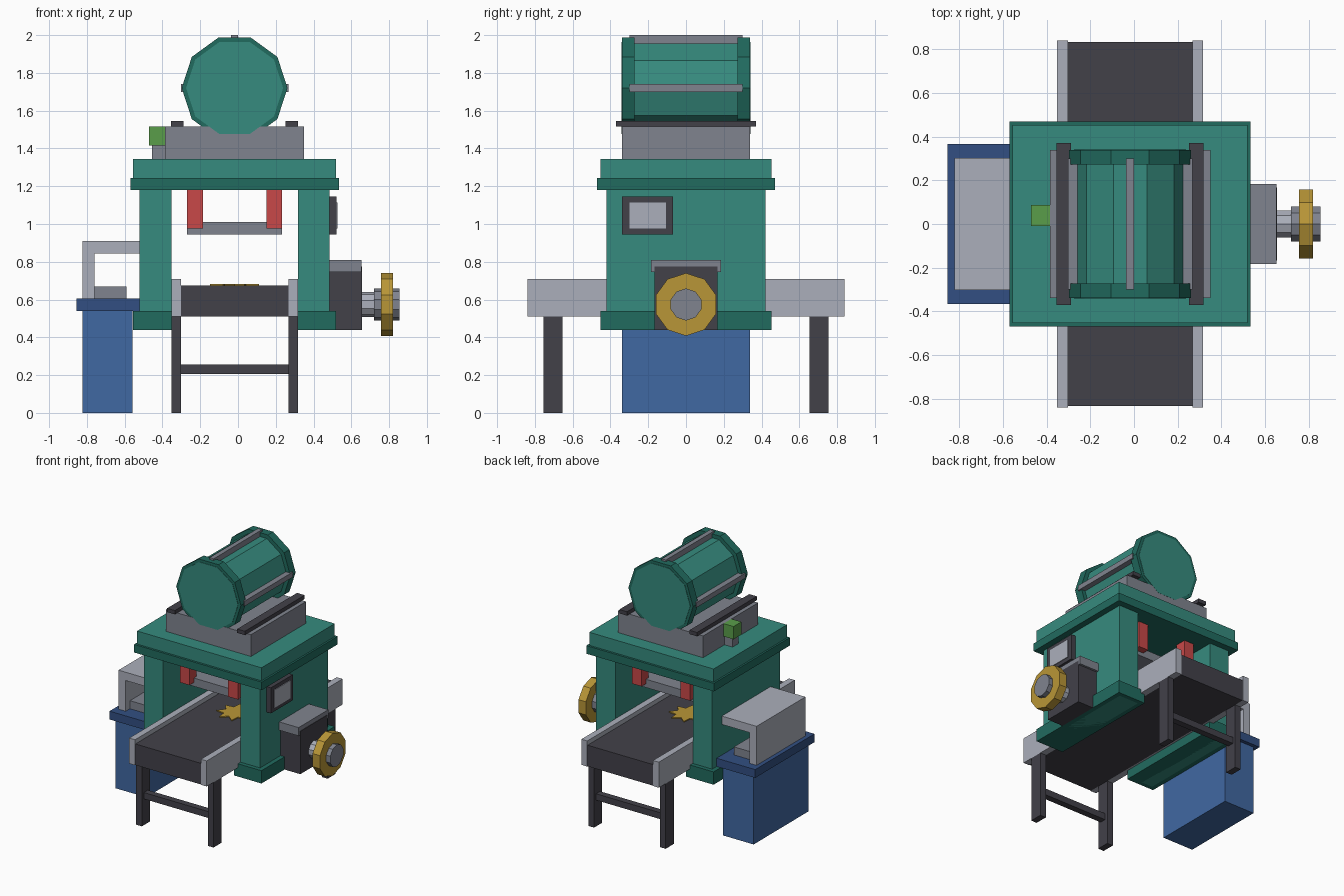
import bpy, bmesh
from math import pi, sin, cos
from mathutils import Matrix

if "Cube" in bpy.data.objects:
    bpy.data.objects.remove(bpy.data.objects["Cube"])


def material(name, hex_code):
    srgb = [int(hex_code[i:i + 2], 16) / 255 for i in (0, 2, 4)]
    colour = [((c + 0.055) / 1.055) ** 2.4 for c in srgb] + [1]
    mat = bpy.data.materials.new(name)
    mat.use_nodes = True
    mat.diffuse_color = colour
    mat.node_tree.nodes["Principled BSDF"].inputs["Base Color"].default_value = colour
    return mat


GREEN = material("machine green", "368B7E")
DEEP = material("deep green", "216B5F")
LIGHT = material("light grey", "ABAFBB")
GREY = material("mid grey", "80848F")
DARK = material("charcoal", "424149")
BLUE = material("cabinet blue", "4068A2")
NAVY = material("dark blue", "324F82")
GOLD = material("brass", "B99637")
RED = material("piston red", "C84848")
LIME = material("button green", "5A9E4A")
MID = -0.018  # centre line of the press


def finish(name, bm, mat):
    bmesh.ops.recalc_face_normals(bm, faces=bm.faces)
    mesh = bpy.data.meshes.new(name)
    bm.to_mesh(mesh)
    bm.free()
    mesh.materials.append(mat)
    obj = bpy.data.objects.new(name, mesh)
    bpy.context.collection.objects.link(obj)
    return obj


def box(name, mat, xs, ys, zs):
    """Box from its low and high limits on each axis."""
    bm = bmesh.new()
    bmesh.ops.create_cube(bm, size=1)
    for v in bm.verts:
        v.co = [lim[0] if c < 0 else lim[1] for c, lim in zip(v.co, (xs, ys, zs))]
    return finish(name, bm, mat)


def sym(half, centre=0):
    return centre - half, centre + half


def prism(name, mat, axis, radius, span, centre, sides=10):
    """Faceted cylinder along x or y; centre is given on the two other axes."""
    bm = bmesh.new()
    ring = []
    for i in range(sides):
        a = 2 * pi * i / sides
        p, q = centre[0] + radius * cos(a), centre[1] + radius * sin(a)
        if axis == "x":  # corner at the top
            p, q = centre[0] + radius * sin(a), centre[1] + radius * cos(a)
        ring.append((p, q))
    loops = []
    for s in span:
        loops.append([bm.verts.new((s, p, q) if axis == "x" else (p, s, q)) for p, q in ring])
        bm.faces.new(loops[-1])
    for i in range(sides):
        j = (i + 1) % sides
        bm.faces.new((loops[0][i], loops[0][j], loops[1][j], loops[1][i]))
    return finish(name, bm, mat)


def side_limits(side, inner, outer):
    """Limits of a part mirrored about the press centre line."""
    return sorted((MID + side * inner, MID + side * outer))


# Frame columns, feet and conveyor sides
for side, word in ((1, "left"), (-1, "right")):
    box(word + "_column", GREEN, side_limits(side, 0.335, 0.503), sym(0.42), (0.44, 1.19))
    box(word + "_foot", DEEP, side_limits(side, 0.3, 0.538), sym(0.453), (0.44, 0.54))
    box(word + "_conveyor_rail", LIGHT, side_limits(side, 0.285, 0.335), sym(0.84), (0.51, 0.71))
    box(word + "_drum_rail", DARK, side_limits(side, 0.27, 0.336), sym(0.37), (1.515, 1.545))
    box(word + "_drum_rib", GREY, side_limits(side, 0.2, 0.285), sym(0.3), sym(0.02, 1.72))
    for end, place in ((-1, "front"), (1, "back")):
        box(f"{place}_{word}_leg", DARK, side_limits(side, 0.285, 0.335),
            sym(0.05, end * 0.705), (0, 0.51))
        box(f"{place}_{word}_piston", RED, side_limits(side, 0.168, 0.251),
            sym(0.043, end * 0.292), (0.975, 1.19))

# Crown of the press
box("crown_lip", DEEP, sym(0.552, MID), sym(0.47), (1.18, 1.243))
box("crown", GREEN, sym(0.538, MID), sym(0.453), (1.2, 1.345))
box("drum_base", GREY, sym(0.368, MID), sym(0.34), (1.345, 1.515))
box("press_plate", GREY, sym(0.251, MID), sym(0.28), (0.945, 1.01))
box("button_post", GREY, (-0.455, -0.385), (0, 0.075), (1.345, 1.415))
box("button", LIME, (-0.472, -0.386), (-0.01, 0.087), (1.415, 1.515))

# Drum with end flanges and caps
drum = (MID, 1.72)
prism("drum", GREEN, "y", 0.248, (-0.3, 0.3), drum)
box("top_drum_rib", GREY, sym(0.018, MID), sym(0.3), (1.9, 2.0))
for end, place in ((-1, "front"), (1, "back")):
    prism(place + "_drum_flange", DEEP, "y", 0.28, (end * 0.272, end * 0.338), drum)
    prism(place + "_drum_cap", GREEN, "y", 0.257, (end * 0.335, end * 0.341), drum)
    box(place + "_leg_brace", DARK, sym(0.3, MID), sym(0.025, end * 0.705), (0.205, 0.255))

# Conveyor belt with a flat cog lying on it
box("belt", DARK, sym(0.285, MID), sym(0.835), (0.51, 0.675))
bm = bmesh.new()
bmesh.ops.create_circle(bm, cap_ends=True, segments=16, radius=0.14)
for i, v in enumerate(bm.verts):
    if i % 2:
        v.co *= 0.62
bmesh.ops.rotate(bm, verts=bm.verts, matrix=Matrix.Rotation(pi / 8, 3, "Z"))
bmesh.ops.translate(bm, verts=bm.verts, vec=(MID, 0, 0.675))
cap = bmesh.ops.extrude_face_region(bm, geom=bm.faces[:])
bmesh.ops.translate(bm, verts=[v for v in cap["geom"] if isinstance(v, bmesh.types.BMVert)],
                    vec=(0, 0, 0.008))
finish("cog_blank", bm, GOLD)

# Display on the left column
box("display_frame", DARK, (0.48, 0.522), (-0.338, -0.068), (0.945, 1.145))
box("display_screen", LIGHT, (0.52, 0.527), (-0.3, -0.105), (0.975, 1.115))

# Drive box and handwheel
axle = (0, 0.574)
box("drive_box", DARK, (0.48, 0.656), sym(0.167), (0.44, 0.775))
box("drive_box_cap", GREY, (0.48, 0.653), sym(0.184), (0.745, 0.81))
prism("axle", LIGHT, "x", 0.066, (0.65, 0.73), axle)
prism("wheel_hub", GREY, "x", 0.085, (0.72, 0.855), axle)
prism("handwheel", GOLD, "x", 0.166, (0.756, 0.82), axle)

# Side cabinet with an open hood
box("cabinet", BLUE, (-0.822, -0.558), sym(0.338), (0, 0.54))
box("cabinet_top", NAVY, (-0.855, -0.52), sym(0.366), (0.54, 0.605))
box("hood_roof", LIGHT, (-0.822, -0.515), sym(0.302), (0.845, 0.91))
box("hood_wall", LIGHT, (-0.822, -0.76), sym(0.302), (0.605, 0.845))
box("hood_tray", GREY, (-0.762, -0.59), sym(0.25), (0.605, 0.668))
